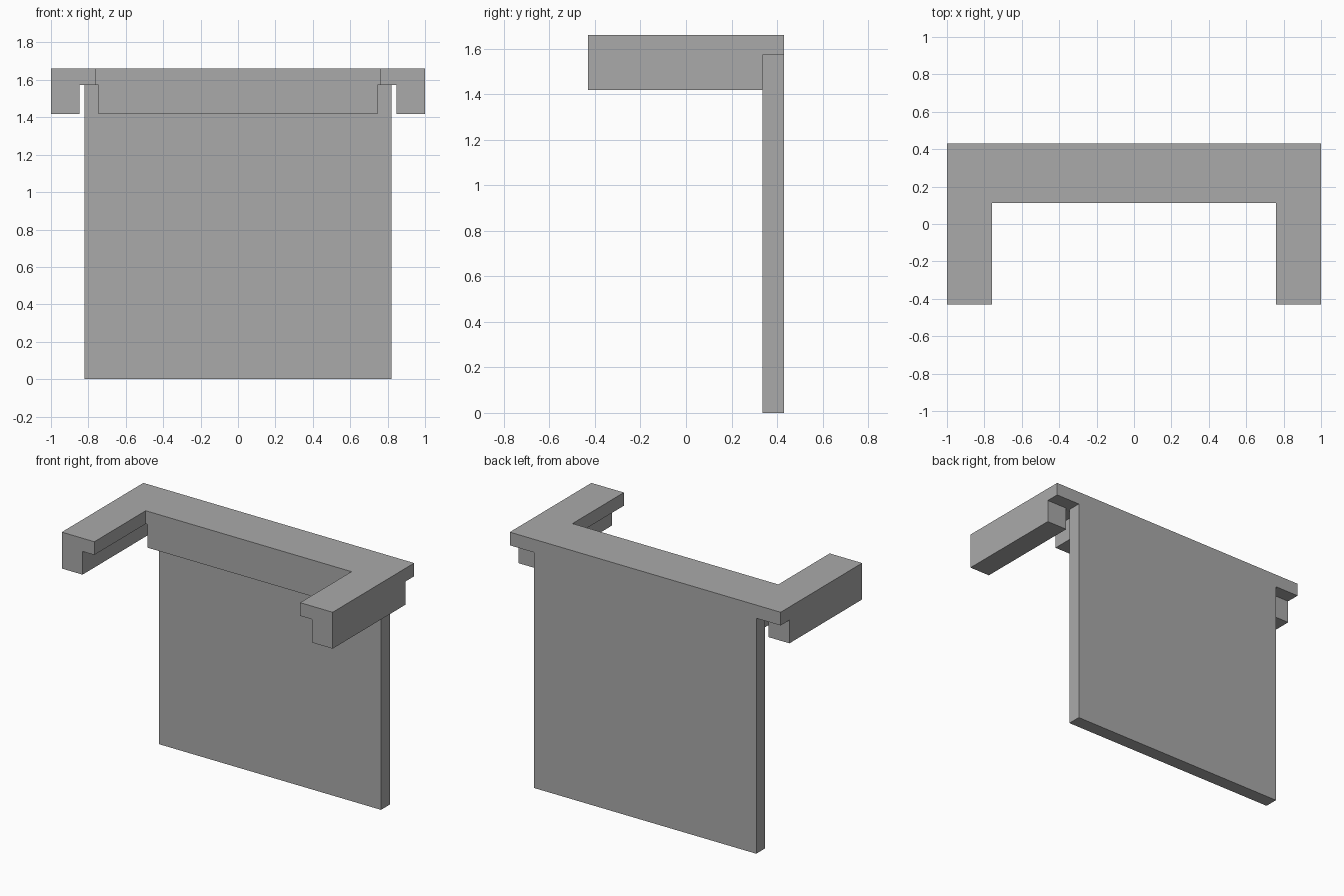
import bpy
import bmesh

cube = bpy.data.objects.get("Cube")
if cube:
    bpy.data.objects.remove(cube, do_unlink=True)

grey = bpy.data.materials.new("plain_grey")
grey.use_nodes = True
GREY = (0.4, 0.4, 0.4, 1)
grey.diffuse_color = GREY
grey.node_tree.nodes["Principled BSDF"].inputs["Base Color"].default_value = GREY

# Shared measurements
BACK, FRONT = 0.43, -0.43
PANEL_FRONT = 0.337
INNER_X, INNER_Y = 0.76, 0.112
TOP, SLAB_BOTTOM, RAIL_BOTTOM = 1.66, 1.572, 1.417


def prism(name, outline, z0, z1):
    """Extrude a flat outline upward from z0 to z1."""
    bm = bmesh.new()
    base = bm.faces.new([bm.verts.new((x, y, z0)) for x, y in outline])
    grown = bmesh.ops.extrude_face_region(bm, geom=[base])["geom"]
    for v in grown:
        if isinstance(v, bmesh.types.BMVert):
            v.co.z = z1
    bmesh.ops.recalc_face_normals(bm, faces=bm.faces)
    mesh = bpy.data.meshes.new(name)
    bm.to_mesh(mesh)
    bm.free()
    mesh.materials.append(grey)
    obj = bpy.data.objects.new(name, mesh)
    bpy.context.collection.objects.link(obj)
    return obj


def box(name, x0, x1, y0, y1, z0, z1):
    return prism(name, [(x0, y0), (x1, y0), (x1, y1), (x0, y1)], z0, z1)


# U-shaped top slab
half = [(1, BACK), (1, FRONT), (INNER_X, FRONT), (INNER_X, INNER_Y)]
prism("top_slab", half + [(-x, y) for x, y in reversed(half)], SLAB_BOTTOM, TOP)

# Upright back panel
box("back_panel", -0.82, 0.82, PANEL_FRONT, BACK, 0, SLAB_BOTTOM)

# Rail under the crossbar, flush with its front edge
box("cross_rail", -0.747, 0.747, INNER_Y, PANEL_FRONT, RAIL_BOTTOM, SLAB_BOTTOM)

# Rails under the outer edges of both arms
for side, x0, x1 in (("left", 0.847, 1), ("right", -1, -0.847)):
    box(side + "_arm_rail", x0, x1, FRONT, PANEL_FRONT, RAIL_BOTTOM, SLAB_BOTTOM)
